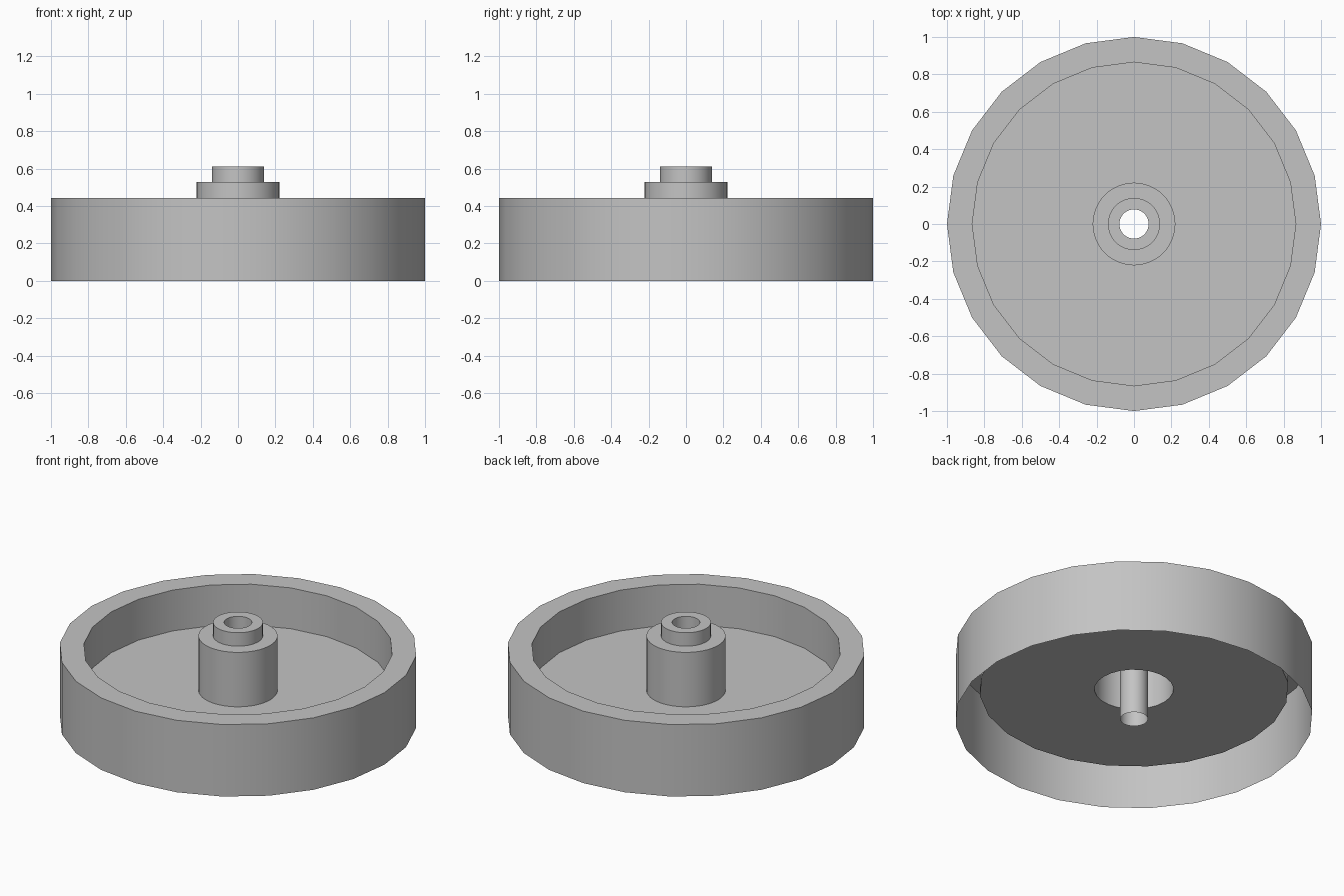
import bpy
import bmesh
import math

default = bpy.data.objects.get("Cube")
if default:
    bpy.data.objects.remove(default, do_unlink=True)

# Single plain colour
grey = bpy.data.materials.new("light_grey")
grey.use_nodes = True
colour = (0.55, 0.55, 0.55, 1)
grey.diffuse_color = colour
grey.node_tree.nodes["Principled BSDF"].inputs["Base Color"].default_value = colour


def lathe(name, profile, sides):
    """Spin an open (radius, height) profile around z; outside is left of travel."""
    bm = bmesh.new()
    rings = []
    for radius, height in profile:
        ring = []
        for i in range(sides):
            angle = math.tau * i / sides
            ring.append(bm.verts.new((radius * math.cos(angle), radius * math.sin(angle), height)))
        rings.append(ring)
    for a, b in zip(rings, rings[1:]):
        for i in range(sides):
            j = (i + 1) % sides
            bm.faces.new((a[i], b[i], b[j], a[j]))
    mesh = bpy.data.meshes.new(name)
    bm.to_mesh(mesh)
    bm.free()
    mesh.materials.append(grey)
    obj = bpy.data.objects.new(name, mesh)
    bpy.context.collection.objects.link(obj)
    bpy.ops.object.select_all(action="DESELECT")
    obj.select_set(True)
    bpy.context.view_layer.objects.active = obj
    bpy.ops.object.shade_smooth_by_angle(angle=math.radians(30))
    return obj


hub_radius, collar_radius, bore_radius = 0.221, 0.139, 0.078
floor_z, rim_z, shoulder_z, collar_z = 0.192, 0.444, 0.528, 0.611

# Dish: raised floor, inner wall, flat rim and outer wall, open underneath
lathe("wheel_dish", [(hub_radius, floor_z), (0.865, floor_z), (0.865, rim_z),
                     (1, rim_z), (1, 0)], 24)

# Stepped hub: through bore, collar and shoulder, open underneath
lathe("hub", [(bore_radius, 0), (bore_radius, collar_z), (collar_radius, collar_z),
              (collar_radius, shoulder_z), (hub_radius, shoulder_z),
              (hub_radius, floor_z)], 48)
